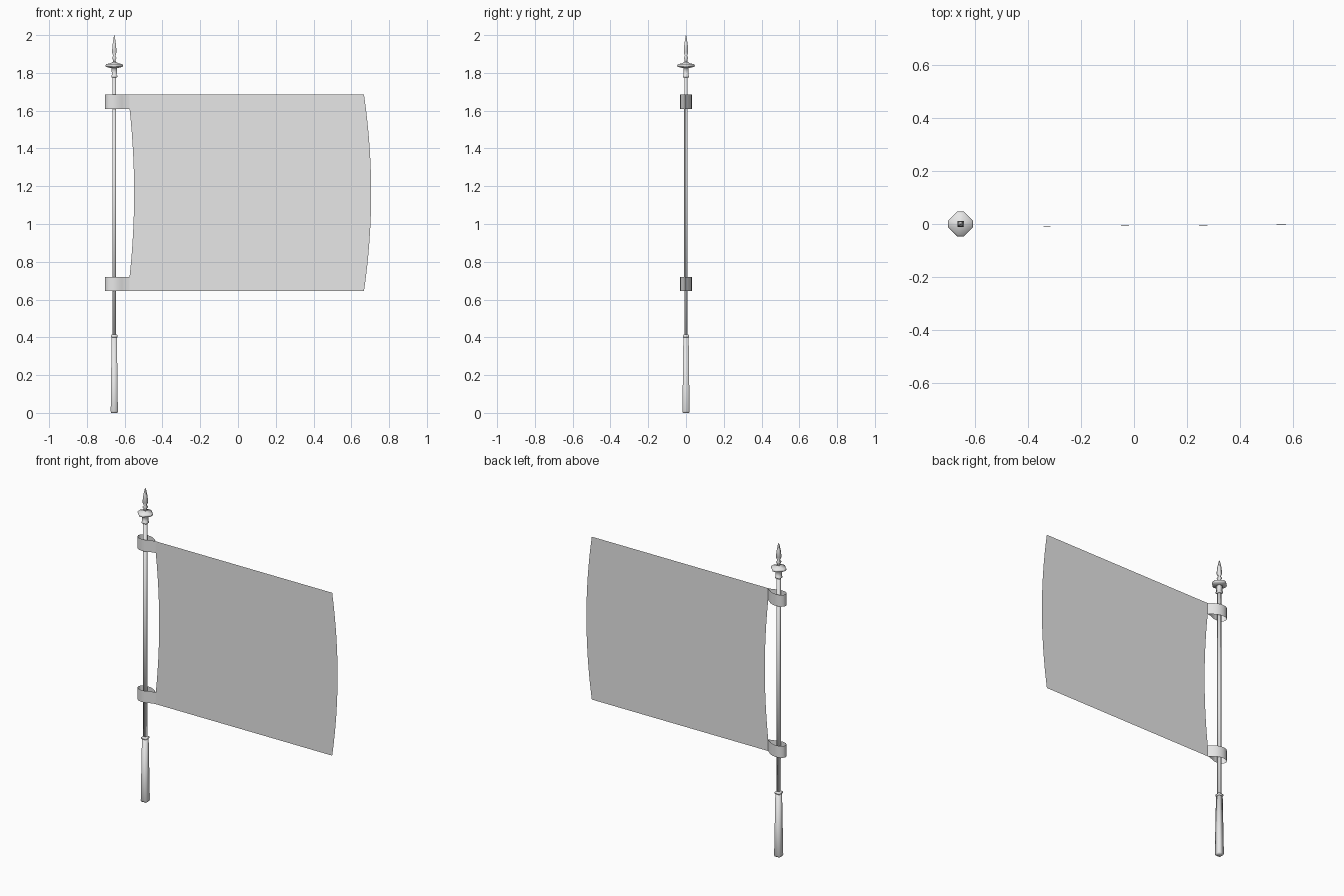
import bpy
import bmesh

default_cube = bpy.data.objects.get("Cube")
if default_cube:
    bpy.data.objects.remove(default_cube, do_unlink=True)

# One pale grey material for everything
GREY = (0.8, 0.8, 0.8, 1.0)
grey = bpy.data.materials.new("pale_grey")
grey.use_nodes = True
grey.diffuse_color = GREY
shader = next(n for n in grey.node_tree.nodes if n.type == "BSDF_PRINCIPLED")
shader.inputs["Base Color"].default_value = GREY

POLE_X = -0.655
SQUARE = [(-1, -1), (1, -1), (1, 1), (-1, 1)]
C = 0.26
OCTAGON = [(-C, -1), (C, -1), (1, -C), (1, C), (C, 1), (-C, 1), (-1, C), (-1, -C)]


def finish(name, bm):
    mesh = bpy.data.meshes.new(name)
    bm.to_mesh(mesh)
    bm.free()
    mesh.materials.append(grey)
    for face in mesh.polygons:
        face.use_smooth = True
    obj = bpy.data.objects.new(name, mesh)
    bpy.context.collection.objects.link(obj)
    return obj


def loft(name, section, profile):
    """Stack scaled copies of a section along z; profile is (half width, z)."""
    bm = bmesh.new()
    rings = [[bm.verts.new((POLE_X + x * r, y * r, z)) for x, y in section]
             for r, z in profile]
    n = len(section)
    for low, high in zip(rings, rings[1:]):
        for i in range(n):
            j = (i + 1) % n
            bm.faces.new((low[i], low[j], high[j], high[i]))
    bm.faces.new(rings[0][::-1])
    bm.faces.new(rings[-1])
    return finish(name, bm)


def sheet(name, rows):
    """Skin a grid of points, given row by row."""
    bm = bmesh.new()
    grid = [[bm.verts.new(p) for p in row] for row in rows]
    for a, b in zip(grid, grid[1:]):
        for i in range(len(a) - 1):
            bm.faces.new((a[i], a[i + 1], b[i + 1], b[i]))
    return finish(name, bm)


# Pole, grip and finial
loft("pole", SQUARE, [(0.009, 0.40), (0.009, 1.79)])
loft("grip", SQUARE, [(0.017, 0), (0.019, 0.008), (0.014, 0.40)])
loft("grip_collar", SQUARE, [(0.014, 0.398), (0.017, 0.402), (0.017, 0.411), (0.012, 0.415)])
loft("finial_collar", SQUARE, [(0.013, 1.775), (0.016, 1.778), (0.016, 1.785),
                               (0.013, 1.79), (0.014, 1.825), (0.018, 1.832)])
loft("finial_disc", OCTAGON, [(0.020, 1.826), (0.044, 1.832), (0.047, 1.839),
                              (0.043, 1.846), (0.018, 1.852), (0.010, 1.858)])
loft("finial_spike", SQUARE, [(0.009, 1.85), (0.007, 1.868), (0.012, 1.880), (0.006, 1.890),
                              (0.012, 1.910), (0.009, 1.95), (0.004, 1.985), (0.001, 2.0)])

# Flag cloth with bowed side edges
BOTTOM, TOP, STRAP = 0.645, 1.685, 0.075
MIDDLE = (BOTTOM + TOP) / 2
HALF = (TOP - BOTTOM) / 2
INNER = HALF - STRAP
LEFT, JOIN_Y = -0.574, -0.010
ROWS, COLUMNS = 14, 10
heights = [BOTTOM] + [MIDDLE - INNER + 2 * INNER * i / ROWS for i in range(ROWS + 1)] + [TOP]
cloth = []
for z in heights:
    start = LEFT + 0.024 * max(0, 1 - ((z - MIDDLE) / INNER) ** 2)
    end = 0.667 + 0.038 * (1 - ((z - MIDDLE) / HALF) ** 2)
    cloth.append([(start + (end - start) * i / COLUMNS, JOIN_Y + 0.008 * i / COLUMNS, z)
                  for i in range(COLUMNS + 1)])
sheet("flag_cloth", cloth)

# Straps looping round the pole and closing on the cloth
front = [(-0.615, -0.021), (-0.635, -0.029), (-0.66, -0.032), (-0.685, -0.027), (-0.70, -0.015)]
loop = ([(LEFT, JOIN_Y), (-0.595, -0.013)] + front + [(-0.705, 0)]
        + [(x, -y) for x, y in reversed(front)] + [(-0.595, 0.008), (LEFT, JOIN_Y)])
for name, low in (("lower_strap", BOTTOM), ("upper_strap", TOP - STRAP)):
    sheet(name, [[(x, y, z) for x, y in loop] for z in (low, low + STRAP)])
